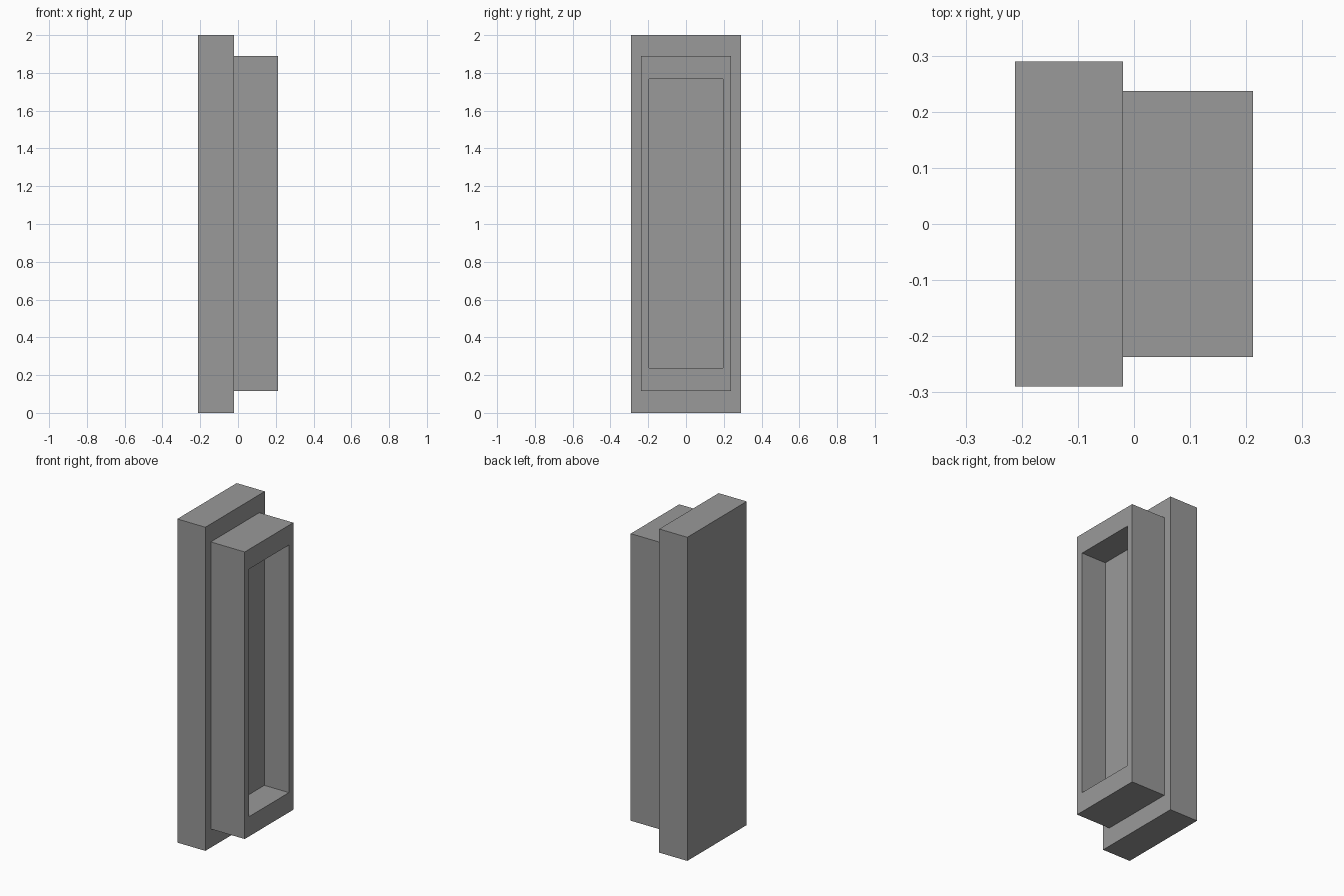
import bpy
import bmesh
from mathutils import Vector

cube = bpy.data.objects.get("Cube")
if cube:
    bpy.data.objects.remove(cube, do_unlink=True)

grey = bpy.data.materials.new("mid grey")
grey.use_nodes = True
colour = (0.32, 0.32, 0.32, 1)
grey.diffuse_color = colour
grey.node_tree.nodes["Principled BSDF"].inputs["Base Color"].default_value = colour


def add_box(name, low, high, recess=None):
    """Box between two corners; recess = (side rim, end rim, depth) sinks its +x face."""
    low, high = Vector(low), Vector(high)
    bm = bmesh.new()
    bmesh.ops.create_cube(bm, size=1)
    for v in bm.verts:
        v.co = [(low[i] + high[i]) / 2 + v.co[i] * (high[i] - low[i]) for i in range(3)]
    if recess:
        side, end, depth = recess
        face = max(bm.faces, key=lambda f: f.normal.x)
        # Rim: inset the face, then place its corners for exact rim widths
        bmesh.ops.inset_region(bm, faces=[face], thickness=side)
        for v in face.verts:
            v.co.z = low.z + end if v.co.z < (low.z + high.z) / 2 else high.z - end
        # Pocket: extrude the inner face inwards
        floor = bmesh.ops.extrude_discrete_faces(bm, faces=[face])["faces"][0]
        bmesh.ops.translate(bm, verts=floor.verts, vec=(-depth, 0, 0))
    bmesh.ops.recalc_face_normals(bm, faces=bm.faces)
    mesh = bpy.data.meshes.new(name)
    bm.to_mesh(mesh)
    bm.free()
    mesh.materials.append(grey)
    obj = bpy.data.objects.new(name, mesh)
    bpy.context.collection.objects.link(obj)
    return obj


# Wide backing slab
add_box("back_plate", (-0.212, -0.29, 0), (-0.02, 0.29, 2))
# Narrower block with a pocket in its outer face
add_box("recessed_frame", (-0.02, -0.237, 0.115), (0.212, 0.237, 1.889),
        recess=(0.06, 0.122, 0.168))
